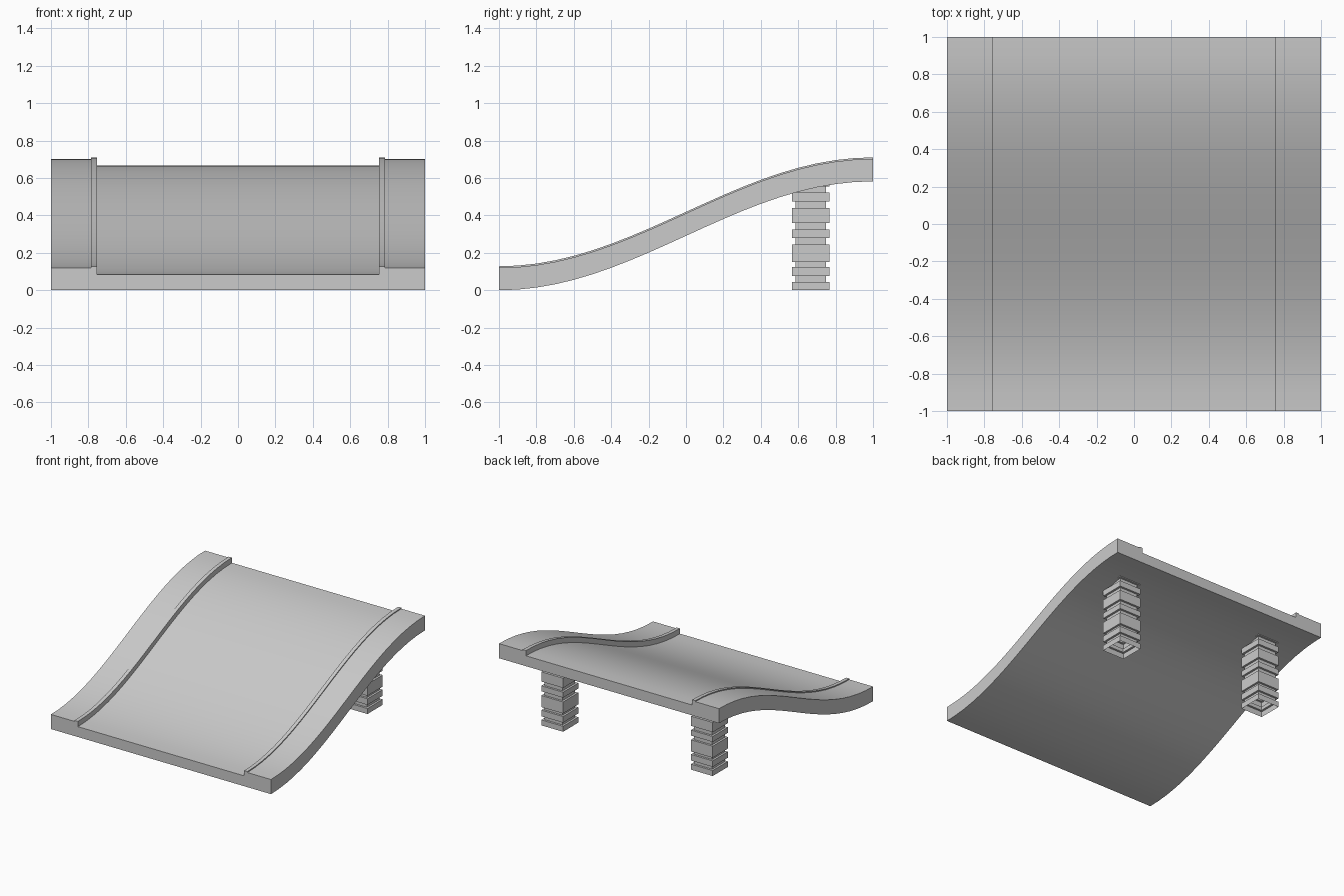
import bpy, bmesh, math

if "Cube" in bpy.data.objects:
    bpy.data.objects.remove(bpy.data.objects["Cube"])

concrete = bpy.data.materials.new("concrete grey")
concrete.diffuse_color = (0.6, 0.6, 0.6, 1)
concrete.use_nodes = True
concrete.node_tree.nodes["Principled BSDF"].inputs["Base Color"].default_value = concrete.diffuse_color


def make_object(name, bm):
    bmesh.ops.recalc_face_normals(bm, faces=bm.faces)
    mesh = bpy.data.meshes.new(name)
    bm.to_mesh(mesh)
    bm.free()
    mesh.materials.append(concrete)
    ob = bpy.data.objects.new(name, mesh)
    bpy.context.collection.objects.link(ob)
    return ob


def skin(bm, rings):
    # quads between successive closed rings
    for a, b in zip(rings, rings[1:]):
        n = len(a)
        for i in range(n):
            j = (i + 1) % n
            bm.faces.new((a[i], a[j], b[j], b[i]))


# Ramp deck: pavements, raised kerbs and sunken road, swept along an S curve
half = [(0.755, 0.085), (0.755, 0.128), (0.785, 0.128), (0.785, 0.12), (1, 0.12), (1, 0)]
profile = half + [(-x, z) for x, z in reversed(half)]
SEGMENTS = 20
bm = bmesh.new()
rings = []
for s in range(SEGMENTS + 1):
    y = -1 + 2 * s / SEGMENTS
    lift = 0.291 * (1 + math.sin(math.pi * y / 2))
    rings.append([bm.verts.new((x, y, z + lift)) for x, z in profile])
skin(bm, rings)
bm.faces.new(rings[0])
bm.faces.new(rings[-1])
deck = make_object("ramp_deck", bm)
bpy.context.view_layer.objects.active = deck
deck.select_set(True)
bpy.ops.object.shade_smooth_by_angle(angle=math.radians(30))

# Banded square pillars, hollow and open at the foot
bands = [(0, 0.045), (0.075, 0.125), (0.15, 0.245), (0.28, 0.325),
         (0.36, 0.44), (0.475, 0.522), (0.555, 0.585)]
WIDE, NARROW = 0.099, 0.082
levels = []
for i, (low, high) in enumerate(bands):
    if i:
        levels.append((NARROW, low))
    levels += [(WIDE, low), (WIDE, high)]
    if i < len(bands) - 1:
        levels.append((NARROW, high))

for side, cx in (("left", -0.68), ("right", 0.68)):
    bm = bmesh.new()
    rings = [[bm.verts.new((cx + sx * r, 0.667 + sy * r, z))
              for sx, sy in ((-1, -1), (1, -1), (1, 1), (-1, 1))]
             for r, z in levels]
    skin(bm, rings)
    bm.faces.new(rings[-1])
    make_object(side + "_pillar", bm)
